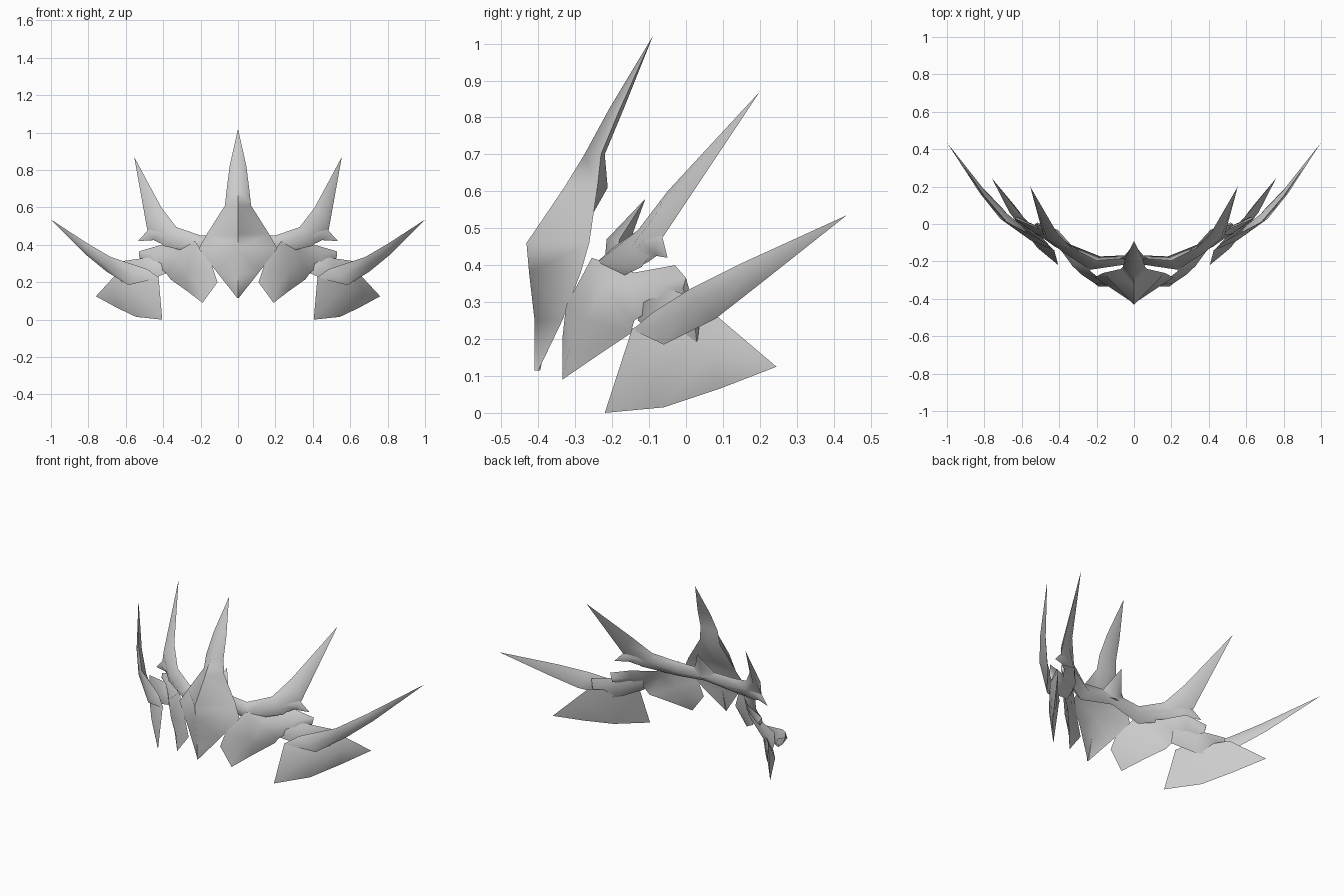
import bpy, bmesh
from mathutils import Vector


def blade(name, sections, normal, mirror=True):
    """Loft of lens sections: (edge A, edge B, front bulge, back bulge)."""
    n = Vector(normal).normalized()
    bm = bmesh.new()
    rings = []
    for a, b, tf, tb in sections:
        a, b = Vector(a), Vector(b)
        m = (a + b) / 2
        rings.append([bm.verts.new(p) for p in (a, m + n * tf, b, m - n * tb)])
    for r, s in zip(rings, rings[1:]):
        for i in range(4):
            j = (i + 1) % 4
            bm.faces.new((r[i], r[j], s[j], s[i]))
    bm.faces.new(rings[0])
    bm.faces.new(rings[-1][::-1])
    bmesh.ops.remove_doubles(bm, verts=bm.verts, dist=0.0005)
    bmesh.ops.triangulate(bm, faces=bm.faces)
    bmesh.ops.recalc_face_normals(bm, faces=bm.faces)
    me = bpy.data.meshes.new(name)
    bm.to_mesh(me)
    bm.free()
    ob = bpy.data.objects.new(name, me)
    bpy.context.collection.objects.link(ob)
    if mirror:
        ob.modifiers.new("mirror", 'MIRROR')
    bpy.ops.object.select_all(action='DESELECT')
    ob.select_set(True)
    bpy.context.view_layer.objects.active = ob
    bpy.ops.object.shade_smooth_by_angle(angle=1.25)
    return ob


def tip(*p):
    return (p, p, 0, 0)


def level(z, hw, y, tf, tb):
    return ((-hw, y, z), (hw, y, z), tf, tb)


# Tall central diamond with a swept-back spike
blade("center_spike", [
    level(0.115, 0.003, -0.40, 0.01, 0.005),
    level(0.25, 0.11, -0.335, 0.075, -0.03),
    level(0.38, 0.21, -0.285, 0.14, -0.065),
    level(0.46, 0.165, -0.262, 0.17, -0.035),
    level(0.61, 0.07, -0.24, 0.09, 0.028),
    level(0.70, 0.06, -0.23, 0.045, 0.01),
    level(0.82, 0.045, -0.18, 0.03, 0.01),
    tip(0, -0.09, 1.02)], (0, -1, 0), mirror=False)

# Small crest behind the centre
blade("back_crest", [
    level(0.41, 0.10, -0.19, 0.03, 0.03),
    level(0.47, 0.06, -0.18, 0.035, 0.03),
    tip(0, -0.11, 0.58)], (0, -1, 0), mirror=False)

# Band running behind the centre and rising into the upper spike
blade("upper_arm", [
    ((0, -0.18, 0.46), (0, -0.19, 0.385), 0.035, 0.025),
    ((0.20, -0.195, 0.45), (0.21, -0.215, 0.35), 0.05, 0.04),
    ((0.33, -0.13, 0.495), (0.40, -0.12, 0.395), 0.03, 0.025),
    ((0.41, -0.05, 0.60), (0.485, -0.06, 0.48), 0.03, 0.015),
    tip(0.555, 0.20, 0.87)], (0.6, -0.8, 0.1))

# Barb under the upper spike
blade("upper_barb", [
    ((0.30, -0.14, 0.47), (0.30, -0.17, 0.375), 0.03, 0.02),
    ((0.40, -0.10, 0.51), (0.42, -0.10, 0.41), 0.025, 0.02),
    ((0.48, -0.065, 0.48), (0.45, -0.08, 0.425), 0.015, 0.015),
    tip(0.535, -0.05, 0.42)], (0.6, -0.8, 0.0))

# Pointed plate flanking the centre, running out to the lower barb
blade("side_plate", [
    tip(0.19, -0.335, 0.09),
    ((0.11, -0.335, 0.20), (0.275, -0.24, 0.155), 0.035, 0.0),
    ((0.14, -0.325, 0.29), (0.36, -0.15, 0.215), 0.045, -0.005),
    ((0.23, -0.255, 0.42), (0.385, -0.14, 0.25), 0.035, 0.01),
    ((0.31, -0.14, 0.38), (0.41, -0.11, 0.27), 0.035, 0.02),
    ((0.41, -0.03, 0.40), (0.45, -0.08, 0.29), 0.03, 0.02),
    ((0.53, 0.0, 0.365), (0.515, 0.0, 0.31), 0.01, 0.01)],
    (0.6, -0.8, 0.0))

# Link between the side plate and the outer wing
blade("wing_link", [
    ((0.38, -0.09, 0.36), (0.38, -0.13, 0.25), 0.02, 0.02),
    ((0.50, -0.03, 0.33), (0.50, -0.06, 0.20), 0.02, 0.025),
    ((0.64, 0.03, 0.31), (0.62, 0.03, 0.18), 0.01, 0.01)],
    (0.75, -0.65, 0.0))

# Low outer wing plate
blade("wing_plate", [
    tip(0.405, -0.22, 0.0),
    ((0.425, -0.145, 0.23), (0.545, -0.06, 0.015), 0.04, 0.0),
    ((0.63, 0.08, 0.265), (0.65, 0.09, 0.065), 0.035, 0.01),
    tip(0.76, 0.245, 0.125)], (0.75, -0.65, 0.1))

# Long swept outer spike on top of the wing
blade("wing_spike", [
    tip(0.42, -0.145, 0.225),
    ((0.49, -0.09, 0.272), (0.585, -0.06, 0.185), 0.02, 0.015),
    ((0.68, 0.01, 0.335), (0.70, 0.08, 0.255), 0.03, 0.015),
    ((0.80, 0.15, 0.405), (0.81, 0.195, 0.345), 0.02, 0.01),
    tip(1.0, 0.435, 0.535)], (0.8, -0.6, 0.0))
